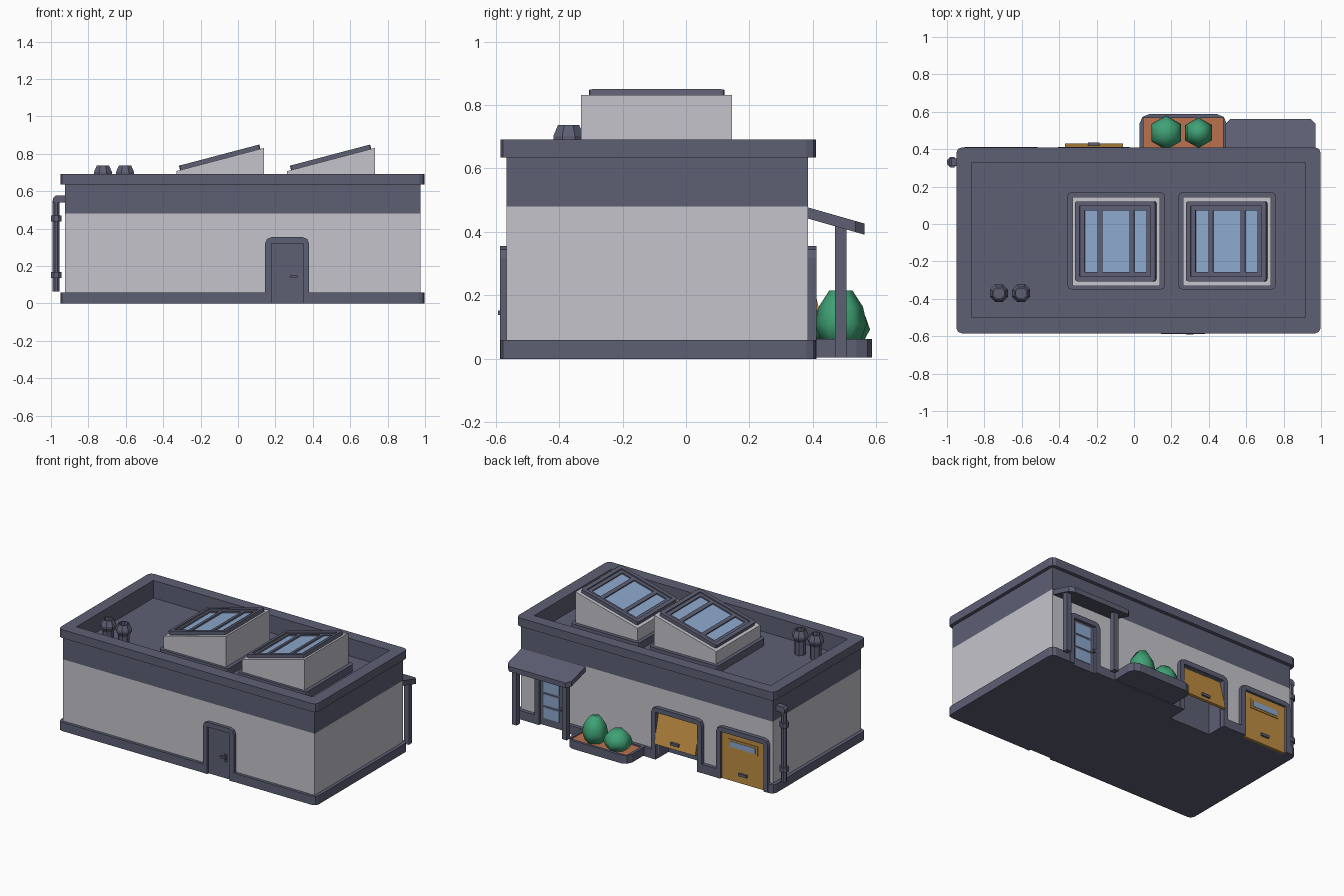
import bpy, bmesh, math
from mathutils import Matrix, Vector

if "Cube" in bpy.data.objects:
    bpy.data.objects.remove(bpy.data.objects["Cube"])


def material(name, rgb):
    m = bpy.data.materials.new(name)
    m.diffuse_color = (*rgb, 1)
    m.use_nodes = True
    m.node_tree.nodes["Principled BSDF"].inputs["Base Color"].default_value = m.diffuse_color
    return m


SLATE = material("slate", (0.11, 0.115, 0.175))
WALL = material("pale wall", (0.55, 0.55, 0.60))
AMBER = material("amber door", (0.52, 0.27, 0.055))
GLASS = material("blue glass", (0.26, 0.39, 0.61))
LEAF = material("leaf green", (0.05, 0.36, 0.18))
CLAY = material("clay soil", (0.50, 0.17, 0.08))


def finish(name, bm, mat):
    bmesh.ops.recalc_face_normals(bm, faces=bm.faces)
    me = bpy.data.meshes.new(name)
    bm.to_mesh(me)
    bm.free()
    me.materials.append(mat)
    ob = bpy.data.objects.new(name, me)
    bpy.context.collection.objects.link(ob)
    return ob


def prism(name, pts, axis, a, b, mat):
    """Extrude a 2D outline along an axis from a to b."""
    put = {"x": lambda u, v, w: (w, u, v), "y": lambda u, v, w: (u, w, v),
           "z": lambda u, v, w: (u, v, w)}[axis]
    bm = bmesh.new()
    f = bm.faces.new([bm.verts.new(put(u, v, a)) for u, v in pts])
    new = bmesh.ops.extrude_face_region(bm, geom=[f])["geom"]
    d = Vector(put(0, 0, b - a))
    bmesh.ops.translate(bm, verts=[e for e in new if isinstance(e, bmesh.types.BMVert)], vec=d)
    return finish(name, bm, mat)


def rounded(x0, x1, y0, y1, r, low=True, n=2):
    """Rectangle outline with rounded corners; low=False keeps lower ones square."""
    pts = []
    for cx, cy, a0 in ((x1, y1, 0), (x0, y1, 90), (x0, y0, 180), (x1, y0, 270)):
        if r == 0 or (a0 >= 180 and not low):
            pts.append((cx, cy))
            continue
        ox = cx - r if cx == x1 else cx + r
        oy = cy - r if cy == y1 else cy + r
        for i in range(n + 1):
            t = math.radians(a0 + 90 * i / n)
            pts.append((ox + r * math.cos(t), oy + r * math.sin(t)))
    return pts


def box(name, x0, x1, y0, y1, z0, z1, mat, r=0):
    return prism(name, rounded(x0, x1, y0, y1, r), "z", z0, z1, mat)


def lathe(name, x, y, rings, sides, mat, smooth=False, turn=0.0):
    bm = bmesh.new()
    loops = [[bm.verts.new((x + r * math.cos(turn + 2 * math.pi * i / sides),
                            y + r * math.sin(turn + 2 * math.pi * i / sides), z))
              for i in range(sides)] for r, z in rings]
    for a, b in zip(loops, loops[1:]):
        for i in range(sides):
            j = (i + 1) % sides
            bm.faces.new((a[i], a[j], b[j], b[i]))
    bm.faces.new(loops[0])
    bm.faces.new(loops[-1])
    for f in bm.faces:
        f.smooth = smooth
    return finish(name, bm, mat)


def cut(ob, *dims):
    c = box("cutter", *dims, SLATE)
    c.hide_render = True
    m = ob.modifiers.new("cut", "BOOLEAN")
    m.operation, m.solver, m.object = "DIFFERENCE", "EXACT", c
    bpy.context.view_layer.objects.active = ob
    bpy.ops.object.modifier_apply(modifier=m.name)
    bpy.data.objects.remove(c)


def frame(name, x0, x1, h, y0, y1, t=0.033):
    """Door surround with rounded top corners."""
    top = rounded(x0, x1, 0, h, 0.035, low=False)
    inner = [(x1 - t, 0), (x1 - t, h - t), (x0 + t, h - t), (x0 + t, 0)]
    k = top.index((x0, 0))
    return prism(name, top[k + 1:] + top[:k + 1] + inner[::-1], "y", y0, y1, SLATE)


# Building shell
walls = box("walls", -0.925, 0.975, -0.565, 0.385, 0.03, 0.48, WALL)
band = box("upper_band", -0.925, 0.975, -0.565, 0.385, 0.48, 0.64, SLATE)
cap = box("parapet_cap", -0.95, 0.998, -0.585, 0.41, 0.635, 0.692, SLATE, 0.03)
base = box("base_trim", -0.95, 0.998, -0.585, 0.41, 0, 0.06, SLATE, 0.03)
for part in (band, cap):
    cut(part, -0.87, 0.915, -0.50, 0.33, 0.572, 0.8)

# Openings: open garage bay, and base gaps for the other doors
BAY = (-0.372, -0.058)
cut(walls, *BAY, 0.27, 0.5, -0.1, 0.322)
cut(base, *BAY, 0.27, 0.5, -0.1, 0.2)
for x0, x1, y0, y1 in ((-0.872, -0.548, 0.387, 0.5), (0.645, 0.825, 0.387, 0.5),
                       (0.178, 0.347, -0.7, -0.567)):
    cut(base, x0, x1, y0, y1, -0.1, 0.2)

# Front door
frame("front_door_frame", 0.145, 0.38, 0.355, -0.587, -0.56)
box("front_door", 0.178, 0.347, -0.572, -0.56, 0.0, 0.322, SLATE)
box("front_door_lock", 0.300, 0.318, -0.58, -0.57, 0.115, 0.165, SLATE)
box("front_door_lever", 0.277, 0.318, -0.592, -0.579, 0.138, 0.152, SLATE)

# Open garage bay lining and tilted door
frame("open_bay_frame", -0.405, -0.025, 0.355, 0.375, 0.412)
frame("open_bay_lining", -0.376, -0.054, 0.326, 0.268, 0.38, 0.006)
box("open_bay_back", *BAY, 0.266, 0.274, 0, 0.322, SLATE)
prism("open_garage_door", [(0.362, 0.322), (0.378, 0.322), (0.43, 0.115), (0.414, 0.111)],
      "x", -0.370, -0.060, AMBER)
box("open_garage_handle", -0.245, -0.185, 0.415, 0.436, 0.140, 0.158, SLATE)

# Closed garage door
frame("closed_bay_frame", -0.905, -0.515, 0.355, 0.375, 0.412)
box("closed_garage_door", -0.872, -0.548, 0.38, 0.396, 0.0, 0.322, AMBER)
prism("garage_window_surround", rounded(-0.82, -0.60, 0.22, 0.285, 0), "y", 0.39, 0.401, AMBER)
box("garage_window", -0.805, -0.615, 0.39, 0.404, 0.233, 0.272, GLASS)
box("closed_garage_handle", -0.74, -0.68, 0.39, 0.408, 0.052, 0.070, SLATE)

# Back door with glass panes
frame("back_door_frame", 0.615, 0.855, 0.355, 0.375, 0.412)
box("back_door", 0.645, 0.825, 0.38, 0.393, 0.0, 0.322, SLATE)
for i, (z0, z1) in enumerate(((0.05, 0.125), (0.14, 0.215), (0.23, 0.305))):
    box(f"back_door_pane_{i}", 0.68, 0.80, 0.385, 0.397, z0, z1, GLASS)
box("back_door_handle", 0.652, 0.672, 0.39, 0.415, 0.14, 0.155, SLATE)

# Sloping awning on two posts
awning = prism("awning", [(0.49, 0.38), (0.97, 0.38), (0.97, 0.535), (0.945, 0.562),
                          (0.515, 0.562), (0.49, 0.535)], "z", 0.442, 0.477, SLATE)
for v in awning.data.vertices:
    v.co.z -= (v.co.y - 0.385) * 0.285
for i, x in enumerate((0.565, 0.943)):
    box(f"awning_post_{i}", x - 0.018, x + 0.018, 0.47, 0.506, 0.005, 0.425, SLATE)

# Planter with soil and two shrubs
planter = prism("planter", rounded(0.03, 0.495, 0.39, 0.587, 0.05, low=False), "z", 0.005, 0.062, SLATE)
cut(planter, 0.05, 0.475, 0.41, 0.568, 0.048, 0.2)
box("planter_soil", 0.05, 0.475, 0.408, 0.568, 0.03, 0.052, CLAY)
for i, (x, r, h) in enumerate(((0.172, 0.092, 0.125), (0.345, 0.082, 0.17))):
    rings = [(r * 0.72, 0.045), (r, 0.045 + 0.38 * h), (r * 0.85, 0.045 + 0.7 * h), (r * 0.45, 0.045 + h)]
    lathe(f"shrub_{i}", x, 0.488, rings, 6, LEAF, True, math.pi / 6)

# Drainpipe with collars and an elbow into the wall
PX, PY = -0.972, 0.33
lathe("drainpipe", PX, PY, [(0.02, 0.065), (0.02, 0.55)], 8, SLATE, turn=math.pi / 8)
for i, z in enumerate((0.152, 0.455)):
    lathe(f"pipe_collar_{i}", PX, PY, [(0.03, z - 0.016), (0.03, z + 0.016)], 8, SLATE, turn=math.pi / 8)
prism("pipe_elbow", [(-0.99, 0.54), (-0.92, 0.54), (-0.92, 0.578), (-0.975, 0.578), (-0.99, 0.563)],
      "y", PY - 0.019, PY + 0.019, SLATE)

# Roof vents with hollow tops
for i, x in enumerate((-0.722, -0.604)):
    lathe(f"roof_vent_{i}", x, -0.37, [(0.036, 0.57), (0.036, 0.66), (0.052, 0.69), (0.052, 0.703),
          (0.036, 0.737), (0.028, 0.737), (0.028, 0.70)], 8, SLATE, turn=math.pi / 8)

# Skylights: plinth, wedge box, tilted frame, bars and glass
YC, HALF = -0.0925, 0.214
for n, xc in enumerate((-0.095, 0.498)):
    box(f"skylight_plinth_{n}", xc - 0.26, xc + 0.26, YC - 0.257, YC + 0.262, 0.57, 0.622, SLATE, 0.02)
    prism(f"skylight_box_{n}", [(xc - 0.235, 0.6), (xc + 0.235, 0.6), (xc + 0.235, 0.832), (xc - 0.235, 0.708)],
          "y", YC - 0.238, YC + 0.238, WALL)
    tilt = Matrix.Translation((xc, YC, 0.77)) @ Matrix.Rotation(-math.atan2(0.124, 0.47), 4, "Y")
    H = 0.222
    parts = [box(f"skylight_glass_{n}", -0.18, 0.18, -0.175, 0.185, -0.002, 0.006, GLASS)]
    for tag, hx, hy, t, top in (("outer", H, HALF, 0.026, 0.024), ("inner", H - 0.02, HALF - 0.02, 0.03, 0.015)):
        ring = box(f"skylight_{tag}_frame_{n}", -hx, hx, -hy, hy, -0.002, top, SLATE,
                   0.012 if tag == "outer" else 0)
        cut(ring, -hx + t, hx - t, -hy + t, hy - t, -0.1, 0.1)
        parts.append(ring)
    for k, u in enumerate((-0.086, 0.09)):
        parts.append(box(f"skylight_bar_{n}_{k}", u - 0.013, u + 0.013, -0.18, 0.18, 0, 0.015, SLATE))
    for p in parts:
        p.data.transform(tilt)
